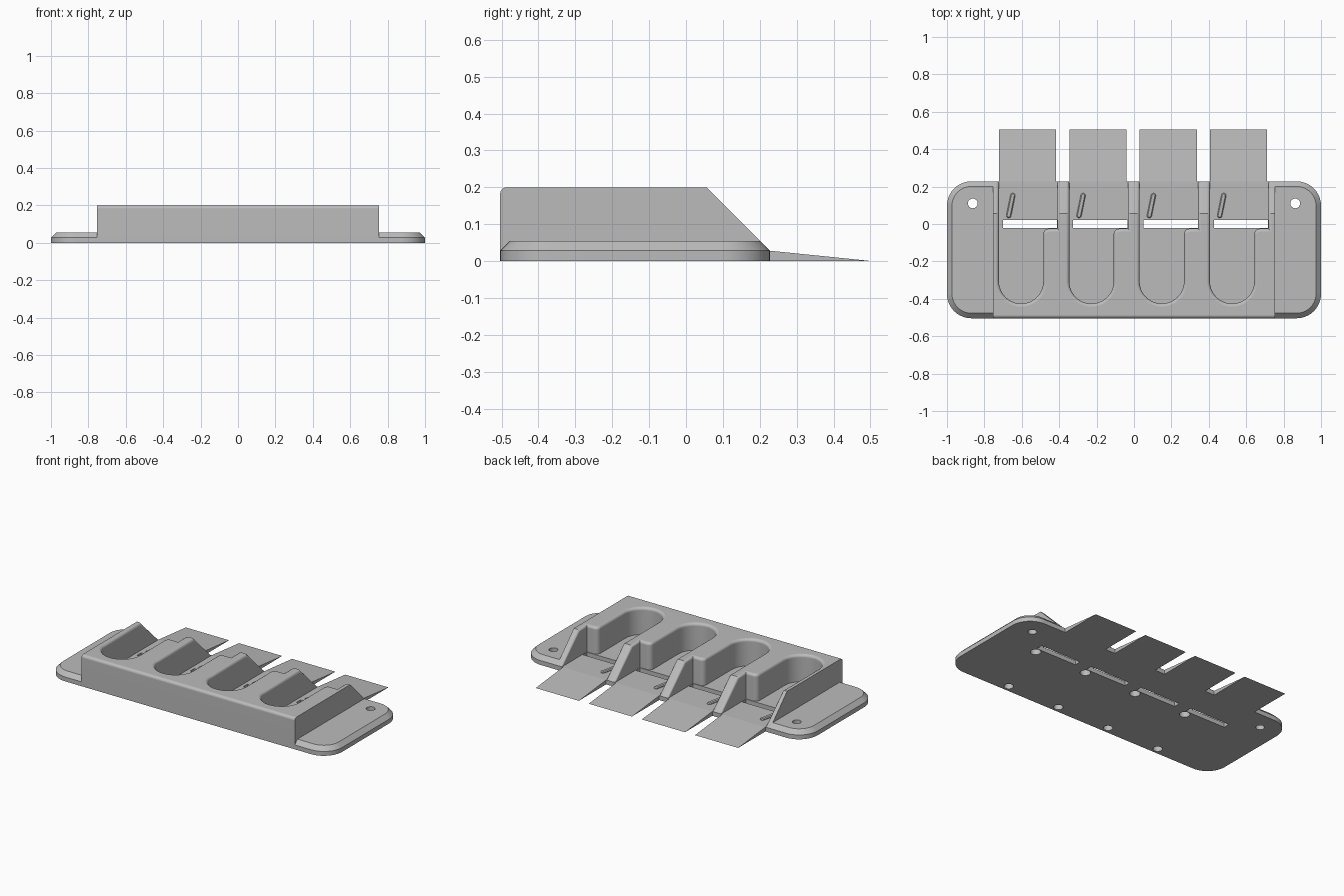
import bpy, bmesh, math
from mathutils import Matrix, Vector

old = bpy.data.objects.get("Cube")
if old:
    bpy.data.objects.remove(old, do_unlink=True)

grey = bpy.data.materials.new("plain grey")
grey.use_nodes = True
COLOR = (0.5, 0.5, 0.5, 1)
grey.diffuse_color = COLOR
grey.node_tree.nodes["Principled BSDF"].inputs["Base Color"].default_value = COLOR

FRONT, BACK, FLOOR, TOP = -0.504, 0.228, 0.028, 0.2
HALF_BLOCK = 0.755
SLOTS = [-0.722 + 0.376 * i for i in range(4)]   # left wall of each bay
BAY, POCKET = 0.313, 0.237                       # widths at back and at front


def arc(cx, cy, r, a0, a1, n):
    angles = [math.radians(a0 + (a1 - a0) * i / n) for i in range(n + 1)]
    return [(cx + r * math.cos(a), cy + r * math.sin(a)) for a in angles]


def rounded_rect(inset):
    """Outline of the base plate, moved inwards by inset."""
    r, mid = 0.13, (FRONT + BACK) / 2
    hx, hy = 1 - r, (BACK - FRONT) / 2 - r
    pts = []
    for k, (sx, sy) in enumerate([(1, 1), (-1, 1), (-1, -1), (1, -1)]):
        pts += arc(sx * hx, mid + sy * hy, r - inset, 90 * k, 90 * k + 90, 10)
    return pts


def loft(bm, layers):
    """Closed solid through matching outlines, given as (points, z)."""
    rings = [[bm.verts.new((x, y, z)) for x, y in pts] for pts, z in layers]
    bm.faces.new(rings[0][::-1])
    bm.faces.new(rings[-1])
    n = len(rings[0])
    for a, b in zip(rings, rings[1:]):
        for i in range(n):
            j = (i + 1) % n
            bm.faces.new((a[i], a[j], b[j], b[i]))


def slice_off(bm, point, normal):
    """Remove the side the normal points to and cap the cut."""
    cut = bmesh.ops.bisect_plane(bm, geom=bm.verts[:] + bm.edges[:] + bm.faces[:],
                                 plane_co=point, plane_no=normal, clear_outer=True)
    edges = [e for e in cut["geom_cut"] if isinstance(e, bmesh.types.BMEdge)]
    bmesh.ops.edgenet_fill(bm, edges=edges)
    bmesh.ops.recalc_face_normals(bm, faces=bm.faces[:])


def finish(bm, name):
    bmesh.ops.recalc_face_normals(bm, faces=bm.faces[:])
    mesh = bpy.data.meshes.new(name)
    bm.to_mesh(mesh)
    bm.free()
    mesh.materials.append(grey)
    obj = bpy.data.objects.new(name, mesh)
    bpy.context.collection.objects.link(obj)
    return obj


def drill(obj, cutter):
    mod = obj.modifiers.new("holes", "BOOLEAN")
    mod.operation, mod.solver, mod.object = "DIFFERENCE", "EXACT", cutter
    bpy.context.view_layer.objects.active = obj
    bpy.ops.object.modifier_apply(modifier=mod.name)


def smooth(obj):
    for p in obj.data.polygons:
        p.use_smooth = True
    obj.data.set_sharp_from_angle(angle=math.radians(30))
    obj.modifiers.new("even shading", "WEIGHTED_NORMAL").keep_sharp = True


# Cutter: screw holes, blind round holes underneath, and the long slits
bm = bmesh.new()
def add_hole(x, y, r, top):
    bmesh.ops.create_cone(bm, cap_ends=True, segments=32, radius1=r, radius2=r,
                          depth=top + 0.1,
                          matrix=Matrix.Translation((x, y, (top - 0.1) / 2)))
for side in (-1, 1):
    add_hole(side * 0.862, 0.11, 0.026, 0.15)
for x in SLOTS:
    add_hole(x + 0.292, -0.056, 0.031, 0.1)
    add_hole(x + 0.155, -0.462, 0.028, 0.1)
    size = Matrix.Diagonal((0.29, 0.042, 0.2, 1))
    bmesh.ops.create_cube(bm, size=1, matrix=Matrix.Translation((x + 0.166, 0, 0)) @ size)
cutter = finish(bm, "hole_cutter")
cutter.hide_render = True

# Base plate
bm = bmesh.new()
loft(bm, [(rounded_rect(0), 0), (rounded_rect(0), FLOOR)])
base = finish(bm, "base_plate")

# Raised mounting wings with a chamfered rim
wings = []
for side, label in ((1, "left"), (-1, "right")):
    bm = bmesh.new()
    loft(bm, [(rounded_rect(0), FLOOR), (rounded_rect(0.027), 0.055)])
    slice_off(bm, (side * (HALF_BLOCK - 0.001), 0, 0), (-side, 0, 0))
    wings.append(finish(bm, label + "_mounting_wing"))

# Holder block: comb outline with four bays open to the back
outline = [(-HALF_BLOCK, FRONT), (HALF_BLOCK, FRONT), (HALF_BLOCK, BACK)]
for x in reversed(SLOTS):
    r, step = POCKET / 2, -0.025
    outline += [(x + BAY, BACK), (x + BAY, step)]
    outline += arc(x + POCKET + 0.03, step - 0.03, 0.03, 90, 180, 5)
    outline += arc(x + r, -0.307, r, 0, -180, 24)
    outline.append((x, BACK))
outline.append((-HALF_BLOCK, BACK))
bm = bmesh.new()
loft(bm, [(outline, 0.02), (outline, TOP)])
bmesh.ops.recalc_face_normals(bm, faces=bm.faces[:])
slice_off(bm, (0, BACK, FLOOR), (0, 1, 1))

# Round the upper edges of the bays and the front
bm.normal_update()
rim = []
for e in bm.edges:
    mid = (e.verts[0].co + e.verts[1].co) / 2
    if len(e.link_faces) == 2 and abs(mid.x) < 0.75 and mid.y < 0.22:
        low, high = sorted(f.normal.z for f in e.link_faces)
        if abs(low) < 0.1 and high > 0.5:
            rim.append(e)
bmesh.ops.bevel(bm, geom=rim, offset=0.018, offset_type="OFFSET", segments=4,
                profile=0.5, affect="EDGES", clamp_overlap=False)
block = finish(bm, "holder_block")

for obj in [base, block] + wings:
    drill(obj, cutter)
    smooth(obj)
bpy.data.objects.remove(cutter, do_unlink=True)

# Thin ramps behind the bays, and a slanted rib on each bay floor
for i, x in enumerate(SLOTS, 1):
    bm = bmesh.new()
    profile = [(BACK, 0), (-FRONT, 0), (BACK, FLOOR)]
    ends = [[bm.verts.new((px, y, z)) for y, z in profile] for px in (x, x + 0.306)]
    bm.faces.new(ends[0])
    bm.faces.new(ends[1][::-1])
    for a in range(3):
        b = (a + 1) % 3
        bm.faces.new((ends[0][a], ends[0][b], ends[1][b], ends[1][a]))
    finish(bm, f"ramp_{i}")

    bm = bmesh.new()
    start, end = Vector((x + 0.052, 0.045)), Vector((x + 0.074, 0.152))
    turn = math.degrees(math.atan2(end.y - start.y, end.x - start.x))
    def capsule(r):
        return (arc(*end, r, turn - 90, turn + 90, 8)
                + arc(*start, r, turn + 90, turn + 270, 8))
    loft(bm, [(capsule(0.013), FLOOR - 0.008), (capsule(0.013), FLOOR + 0.004),
              (capsule(0.008), FLOOR + 0.01)])
    smooth(finish(bm, f"floor_rib_{i}"))
